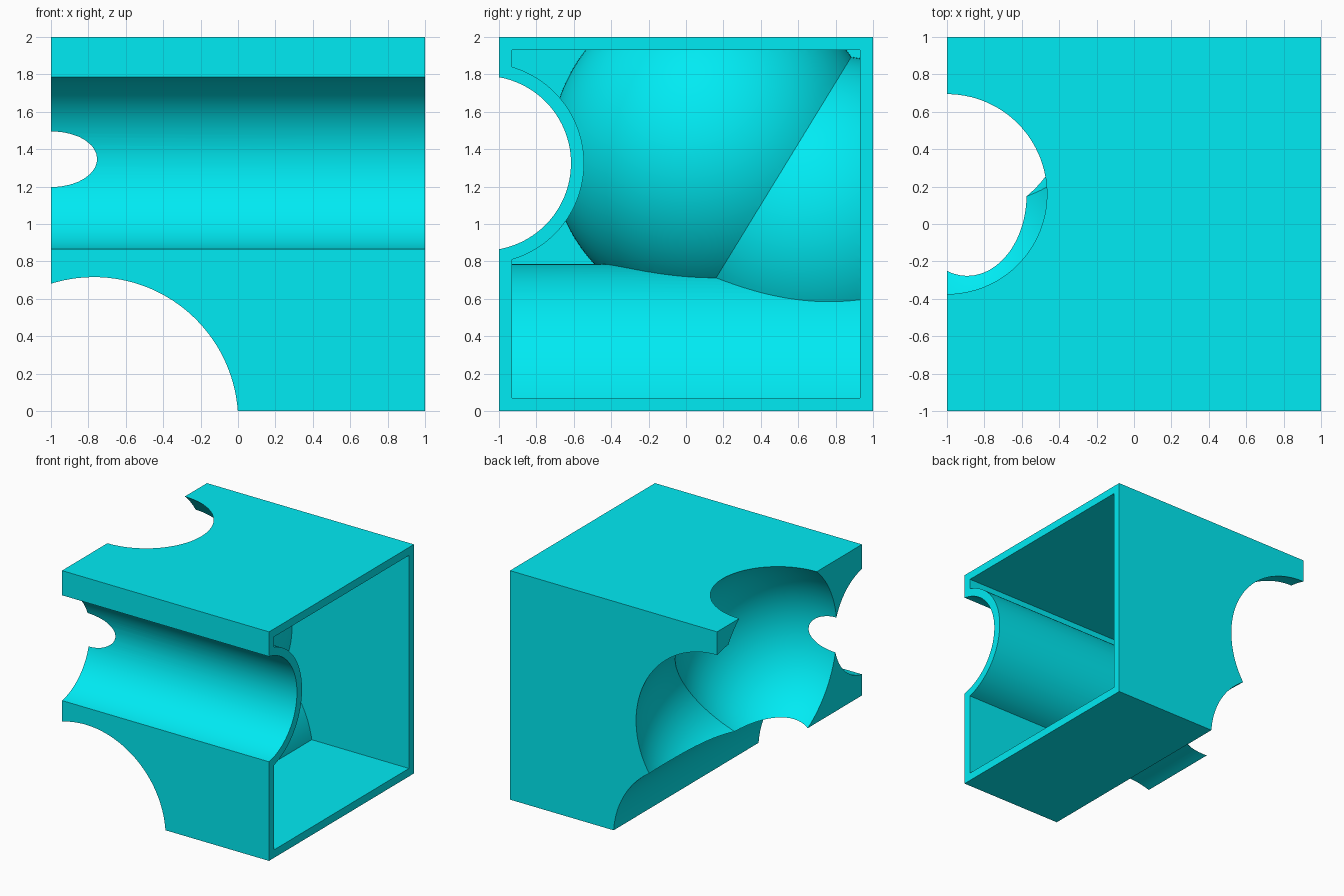
import bpy, bmesh, math
from mathutils import Matrix, Vector

if "Cube" in bpy.data.objects:
    bpy.data.objects.remove(bpy.data.objects["Cube"])

WALL = 0.07


def make(name, build, matrix):
    bm = bmesh.new()
    build(bm)
    bm.transform(matrix)
    me = bpy.data.meshes.new(name)
    bm.to_mesh(me)
    bm.free()
    ob = bpy.data.objects.new(name, me)
    bpy.context.collection.objects.link(ob)
    return ob


def box(name, lo, hi):
    lo, hi = Vector(lo), Vector(hi)
    m = Matrix.Translation((lo + hi) / 2) @ Matrix.Diagonal((*(hi - lo), 1))
    return make(name, lambda bm: bmesh.ops.create_cube(bm, size=1), m)


def ball(name, c, r):
    # pole axis along x, slightly turned so no vertices lie on the block faces
    m = Matrix.Translation(c) @ Matrix.Rotation(math.pi / 2 + 0.013, 4, 'Y') @ Matrix.Rotation(0.017, 4, 'X')
    return make(name, lambda bm: bmesh.ops.create_uvsphere(
        bm, u_segments=128, v_segments=64, radius=r), m)


def rod(name, c, r, axis):
    turn = Matrix.Rotation(math.pi / 2, 4, 'Y' if axis == 'X' else 'X')
    m = Matrix.Translation(c) @ turn @ Matrix.Rotation(0.011, 4, 'Z')
    return make(name, lambda bm: bmesh.ops.create_cone(
        bm, cap_ends=True, segments=128, radius1=r, radius2=r, depth=2.6), m)


def cut(target, cutter):
    cutter.hide_render = True
    mod = target.modifiers.new("cut", 'BOOLEAN')
    mod.operation = 'DIFFERENCE'
    mod.solver = 'EXACT'
    mod.object = cutter
    bpy.context.view_layer.objects.active = target
    bpy.ops.object.modifier_apply(modifier=mod.name)
    bpy.data.objects.remove(cutter, do_unlink=True)


def hollows(extra):
    """The two round hollows, the floor arch and the front groove."""
    return [
        ball("upper_hollow", (-1.0, 0.16, 1.385), 0.815 + extra),
        ball("rear_hollow", (-1.0, 0.765, 1.015), 0.817 + extra),
        rod("floor_arch", (-0.77, 0, -0.055), 0.771 + extra, 'Y'),
        rod("front_groove", (0, -1.082, 1.325), 0.467 + extra, 'X'),
    ]


# Outer block with its hollows
block = box("hollowed_block", (-1, -1, 0), (1, 1, 2))
for c in hollows(0):
    cut(block, c)

# Inner cavity, open on the right, following the hollows at wall thickness
INNER = -0.996
cavity = box("inner_cavity", (INNER, -1 + WALL, WALL), (1.2, 1 - WALL, 2 - WALL))
for c in hollows(WALL):
    cut(cavity, c)
cut(block, cavity)

# Leave the left wall as a single thin sheet
bm = bmesh.new()
bm.from_mesh(block.data)
bmesh.ops.delete(bm, geom=[f for f in bm.faces
                           if all(abs(v.co.x - INNER) < 5e-4 for v in f.verts)],
                 context='FACES_ONLY')
bm.to_mesh(block.data)
bm.free()

# Finish
mat = bpy.data.materials.new("cyan")
mat.diffuse_color = (0.0, 0.83, 0.9, 1)
mat.use_nodes = True
mat.node_tree.nodes["Principled BSDF"].inputs["Base Color"].default_value = mat.diffuse_color
block.data.materials.clear()
block.data.materials.append(mat)
bpy.ops.object.select_all(action='DESELECT')
block.select_set(True)
bpy.context.view_layer.objects.active = block
bpy.ops.object.shade_smooth_by_angle(angle=math.radians(30))
